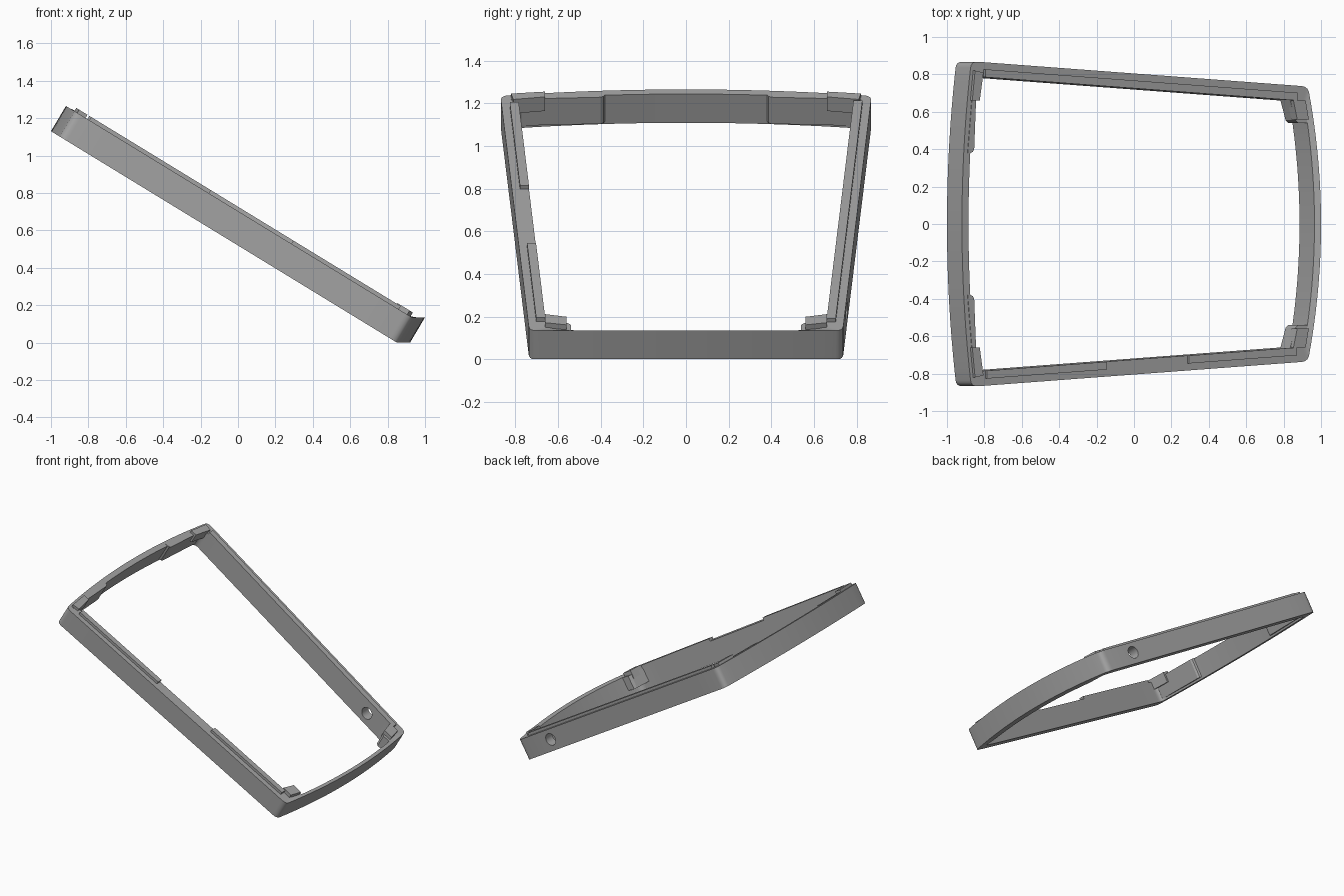
import bpy, bmesh, math
from mathutils import Vector

if "Cube" in bpy.data.objects:
    bpy.data.objects.remove(bpy.data.objects["Cube"])

H = 0.157                                   # depth of the frame
N = Vector((0.51, 0, 0.86))                 # direction of the depth
grey = bpy.data.materials.new("mid grey")
grey.diffuse_color = (0.38, 0.38, 0.38, 1)
grey.use_nodes = True
grey.node_tree.nodes["Principled BSDF"].inputs["Base Color"].default_value = grey.diffuse_color


def base(x, y, w=0.0):
    """Point on the sloping underside (level at the low end), raised by w."""
    return Vector((x, y, max(0.0, 1.13 - 0.611 * (x + 1)))) + N * w


def side(x):
    return 0.87 - 0.075 * (x + 0.95)


def high_end(y):
    return -1 + 0.05 * (y / 0.87) ** 2


def low_end(y):
    return 0.92 - 0.07 * (y / 0.735) ** 2


def make(name, bm):
    bmesh.ops.recalc_face_normals(bm, faces=bm.faces)
    me = bpy.data.meshes.new(name)
    bm.to_mesh(me)
    bm.free()
    me.materials.append(grey)
    ob = bpy.data.objects.new(name, me)
    bpy.context.collection.objects.link(ob)
    return ob


def prism(name, pts, w0, w1):
    bm = bmesh.new()
    lo = [bm.verts.new(base(x, y, w0)) for x, y in pts]
    hi = [bm.verts.new(base(x, y, w1)) for x, y in pts]
    bm.faces.new(lo)
    bm.faces.new(hi)
    for i in range(len(pts)):
        j = (i + 1) % len(pts)
        bm.faces.new((lo[i], lo[j], hi[j], hi[i]))
    return make(name, bm)


def outline(end, wall, r=0.035):
    """Closed outline: bowed ends, tapering sides, rounded corners."""
    def fillet(a, c, b):
        out = []
        for i in range(6):
            t = i / 5
            out.append(tuple(a[k] * (1 - t) ** 2 + 2 * c[k] * t * (1 - t) + b[k] * t * t
                             for k in (0, 1)))
        return out
    half = []                               # +y half, low end to high end
    yl = side(0.85) - wall
    for i in range(12):
        y = (yl - r) * i / 12
        half.append((low_end(y) - end, y))
    xc = low_end(yl) - end
    half += fillet((low_end(yl - r) - end, yl - r), (xc, yl), (xc - r, side(xc - r) - wall))
    yh = side(-0.95) - wall
    xc = high_end(yh) + end
    for i in range(1, 12):                  # straight side
        x = 0.8 - 1.68 * i / 12
        half.append((x, side(x) - wall))
    half += fillet((xc + r, side(xc + r) - wall), (xc, yh), (high_end(yh - r) + end, yh - r))
    for i in range(11, -1, -1):
        y = (yh - r) * i / 12
        half.append((high_end(y) + end, y))
    return half + [(x, -y) for x, y in half[-2:0:-1]]


# Main ring
bm = bmesh.new()
loops = []
for pts, w in ((outline(0, 0), 0), (outline(0, 0), H),
               (outline(0.035, 0.08), H), (outline(0.035, 0.08), 0)):
    loops.append([bm.verts.new(base(x, y, w)) for x, y in pts])
n = len(loops[0])
for k in range(4):
    a, b = loops[k], loops[(k + 1) % 4]
    for i in range(n):
        j = (i + 1) % n
        bm.faces.new((a[i], a[j], b[j], b[i]))
frame = make("frame_ring", bm)

# Round hole through the back side near the low end
bpy.ops.mesh.primitive_cylinder_add(vertices=32, radius=0.045, depth=0.3,
                                    location=(0.64, 0.72, 0.225),
                                    rotation=(math.pi / 2, 0, 0))
cutter = bpy.context.object
cutter.name = "hole_cutter"
cutter.hide_render = True
mod = frame.modifiers.new("hole", "BOOLEAN")
mod.operation = "DIFFERENCE"
mod.solver = "EXACT"
mod.object = cutter
bpy.context.view_layer.objects.active = frame
bpy.ops.object.modifier_apply(modifier=mod.name)
bpy.data.objects.remove(cutter)
bpy.ops.object.select_all(action="DESELECT")
frame.select_set(True)
bpy.context.view_layer.objects.active = frame
bpy.ops.object.shade_smooth_by_angle(angle=math.radians(25))

# Raised lips along the sides: two on the front, one long one on the back
for name, s, x0, x1 in (("front_lip_high", -1, -0.875, -0.235),
                        ("front_lip_low", -1, 0.205, 0.78),
                        ("back_lip", 1, -0.885, 0.785)):
    prism(name, [(x0, s * (side(x0) - 0.038)), (x1, s * (side(x1) - 0.038)),
                 (x1, s * (side(x1) - 0.08)), (x0, s * (side(x0) - 0.08))], 0.14, H + 0.02)

for s, tag in ((-1, "front"), (1, "back")):
    # Long block behind the high end, with a rounded tip
    pts = [(high_end(0.82) + 0.02, 0.82), (high_end(0.38) + 0.02, 0.38),
           (-0.955, 0.38), (-0.943, 0.386), (-0.936, 0.40), (-0.92, 0.82)]
    prism(tag + "_high_block", [(x, s * y) for x, y in pts], 0.015, H + 0.003)
    # Small catch on the high block
    pts = [(-0.94, 0.82), (-0.955, 0.66), (-0.915, 0.66), (-0.895, 0.81)]
    prism(tag + "_high_catch", [(x, s * y) for x, y in pts], 0.10, H + 0.02)
    # Corner block and raised catch at the low end
    pts = [(0.75, 0.69), (0.83, 0.70), (0.86, 0.54), (0.80, 0.54), (0.785, 0.555)]
    prism(tag + "_low_block", [(x, s * y) for x, y in pts], 0.05, H - 0.005)
    pts = [(0.76, 0.66), (0.825, 0.66), (0.842, 0.56), (0.78, 0.56)]
    prism(tag + "_low_catch", [(x, s * y) for x, y in pts], 0.12, H + 0.025)
